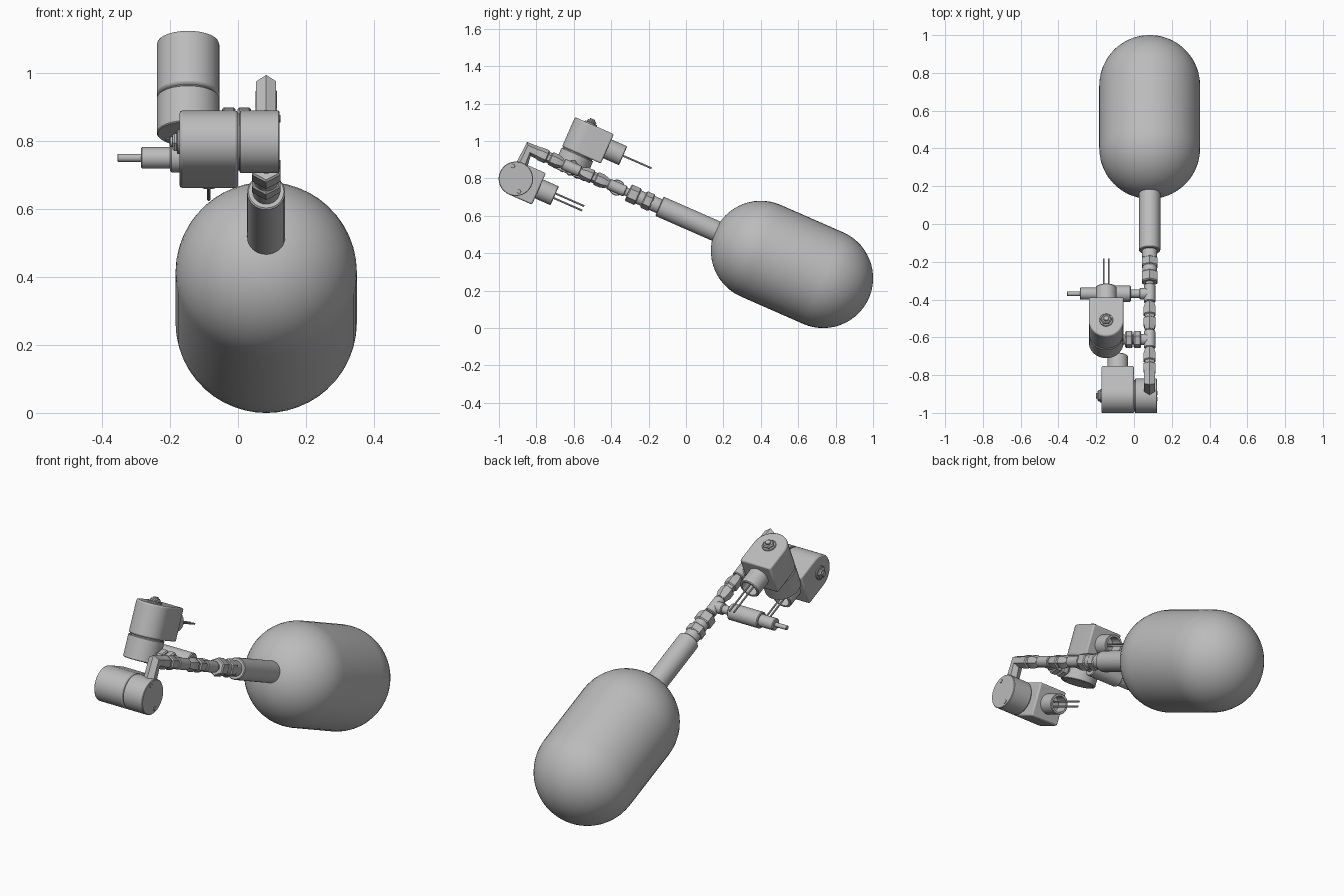
import bpy, bmesh, math
from mathutils import Vector, Matrix

if "Cube" in bpy.data.objects:
    bpy.data.objects.remove(bpy.data.objects["Cube"])

grey = bpy.data.materials.new("plain_grey")
grey.use_nodes = True
colour = (0.5, 0.5, 0.5, 1)
grey.diffuse_color = colour
grey.node_tree.nodes["Principled BSDF"].inputs["Base Color"].default_value = colour

# Working frame: x sideways, s forward along the pipe, n upward from it
AX = 0.083
TILT = Matrix.Translation((AX, 0.40, 0.413)) @ Matrix.Rotation(math.radians(-23.7), 4, "X")


def loc(x, s, n):
    return Vector((x - AX, -s, n))


SIDE, BACK, UP = Vector((-1, 0, 0)), Vector((0, 1, 0)), Vector((0, 0, 1))
FRONT = -BACK


def finish(name, bm):
    bmesh.ops.remove_doubles(bm, verts=bm.verts, dist=1e-5)
    bmesh.ops.recalc_face_normals(bm, faces=bm.faces)
    bm.transform(TILT)
    mesh = bpy.data.meshes.new(name)
    bm.to_mesh(mesh)
    bm.free()
    mesh.materials.append(grey)
    mesh.polygons.foreach_set("use_smooth", [True] * len(mesh.polygons))
    mesh.set_sharp_from_angle(angle=math.radians(32))
    ob = bpy.data.objects.new(name, mesh)
    bpy.context.collection.objects.link(ob)
    return ob


def skin(bm, rings):
    # Bridge consecutive rings and cap both ends
    rings = [[bm.verts.new(p) for p in ring] for ring in rings]
    for a, b in zip(rings, rings[1:]):
        for i in range(len(a)):
            j = (i + 1) % len(a)
            bm.faces.new((a[i], a[j], b[j], b[i]))
    bm.faces.new(rings[0])
    bm.faces.new(rings[-1])


def lathe(name, origin, axis, profile, sides=32):
    e1 = Vector((1, 0, 0)) if abs(axis.z) > 0.5 else UP
    e2 = axis.cross(e1)
    turn = [2 * math.pi * i / sides for i in range(sides)]
    bm = bmesh.new()
    skin(bm, [[origin + axis * t + (e1 * math.cos(a) + e2 * math.sin(a)) * r for a in turn]
              for t, r in profile])
    return finish(name, bm)


def rod(name, origin, axis, t0, t1, r, sides=24, c=0.004):
    return lathe(name, origin, axis, [(t0, r - c), (t0 + c, r), (t1 - c, r), (t1, r - c)], sides)


def hex_nut(name, origin, axis, t0, t1, r):
    return rod(name, origin, axis, t0, t1, r, 6, 0.006)


# Tank with two round ends, and its neck
R, LENGTH = 0.267, 0.364
arc = [math.radians(2 + 88 * i / 14) for i in range(15)]
dome = [(R * math.cos(a), R * math.sin(a)) for a in arc]
pipe = loc(AX, 0, 0)
lathe("tank", pipe, FRONT, dome + [(-LENGTH - t, r) for t, r in reversed(dome)], 48)
lathe("tank_neck", pipe, FRONT, [(0.2, 0.056), (0.588, 0.056), (0.592, 0.052)], 32)

# Fittings in line along the pipe
rod("neck_collar", pipe, FRONT, 0.58, 0.645, 0.040)
hex_nut("neck_nut", pipe, FRONT, 0.635, 0.685, 0.048)
rod("union_sleeve", pipe, FRONT, 0.68, 0.72, 0.038)
hex_nut("union_nut", pipe, FRONT, 0.715, 0.775, 0.048)
rod("inner_pipe", pipe, FRONT, 0.7, 1.3, 0.022)
for i, s in enumerate((0.84, 1.105)):
    rod(f"tee_run_{i + 1}", pipe, FRONT, s - 0.05, s + 0.05, 0.030)
    rod(f"tee_branch_{i + 1}", loc(AX, s, 0), SIDE, 0, 0.055, 0.030)
for i, s in enumerate((0.895, 1.16)):
    lathe(f"coupling_{i + 1}", pipe, FRONT,
          [(s, 0.027), (s + 0.03, 0.037), (s + 0.065, 0.037), (s + 0.07, 0.03),
           (s + 0.085, 0.03), (s + 0.09, 0.037), (s + 0.125, 0.037), (s + 0.155, 0.027)], 6)

# Mitred elbow that drops into the lower valve
VS = 1.354
hexagon = [(0.034 * math.sin(k * math.pi / 3), 0.034 * math.cos(k * math.pi / 3)) for k in range(6)]
bm = bmesh.new()
skin(bm, [[loc(AX + x, 1.28, h) for x, h in hexagon],
          [loc(AX + x, VS + h * 0.7, h * 0.9) for x, h in hexagon],
          [loc(AX + x, VS + h, -0.12) for x, h in hexagon]])
finish("elbow", bm)

# Side branch: sensor on the first tee, nut on the second
sensor = loc(AX, 0.84, 0)
rod("sensor_stem", sensor, SIDE, 0.03, 0.12, 0.022)
rod("sensor_body", sensor, SIDE, 0.10, 0.283, 0.043)
rod("sensor_cap", sensor, SIDE, 0.27, 0.369, 0.032)
rod("sensor_tip", sensor, SIDE, 0.36, 0.438, 0.012, 16, 0.002)
branch = loc(AX, 1.105, 0)
hex_nut("branch_nut", branch, SIDE, 0.045, 0.085, 0.046)
hex_nut("branch_nut_end", branch, SIDE, 0.09, 0.13, 0.046)
rod("branch_pipe", branch, SIDE, 0.03, 0.16, 0.026)


def solenoid(prefix, origin, axis):
    """Round valve body, D-shaped coil, hollow cable hub and two wires along an axis."""
    across = axis.cross(BACK)
    r = 0.092
    rod(prefix + "_valve_body", origin, axis, -0.039, 0.078, r, 40, 0.003)
    rod(prefix + "_seam", origin, axis, 0.07, 0.09, r - 0.008, 40)
    # Coil block: half round in front, square behind
    outline = [(-r * math.cos(a), r * math.sin(a))
               for a in (math.pi * (i / 20 - 0.5) for i in range(21))]
    outline += [(0.135, r), (0.135, -r)]
    bm = bmesh.new()
    skin(bm, [[origin + axis * t + BACK * b + across * c for b, c in outline] for t in (0.083, 0.255)])
    coil = finish(prefix + "_coil", bm)
    bevel = coil.modifiers.new("soft_edges", "BEVEL")
    bevel.width, bevel.segments, bevel.limit_method = 0.008, 2, "ANGLE"
    # Fixing nut on the coil end
    rod(prefix + "_washer", origin, axis, 0.25, 0.262, 0.036, 24, 0.002)
    hex_nut(prefix + "_nut", origin, axis, 0.258, 0.276, 0.030)
    rod(prefix + "_stud", origin, axis, 0.27, 0.284, 0.015, 16, 0.002)
    # Cable hub and wires
    hub = origin + axis * 0.169
    lathe(prefix + "_hub", hub, BACK,
          [(0.13, 0.055), (0.223, 0.055), (0.227, 0.052), (0.227, 0.042), (0.16, 0.042)], 28)
    for side in (-1, 1):
        rod(f"{prefix}_wire_{'a' if side < 0 else 'b'}", hub + across * side * 0.013, BACK,
            0.15, 0.393, 0.005, 10, 0.001)
        # Screw heads on the closed end
        spot = origin + (BACK * 0.6 + across * 0.8) * side * 0.07
        rod(f"{prefix}_screw_{'a' if side < 0 else 'b'}", spot, axis, -0.042, -0.03, 0.011, 12, 0.001)


solenoid("lower", loc(AX, VS, -0.174), SIDE)
solenoid("upper", loc(-0.147, 1.105, 0), UP)
